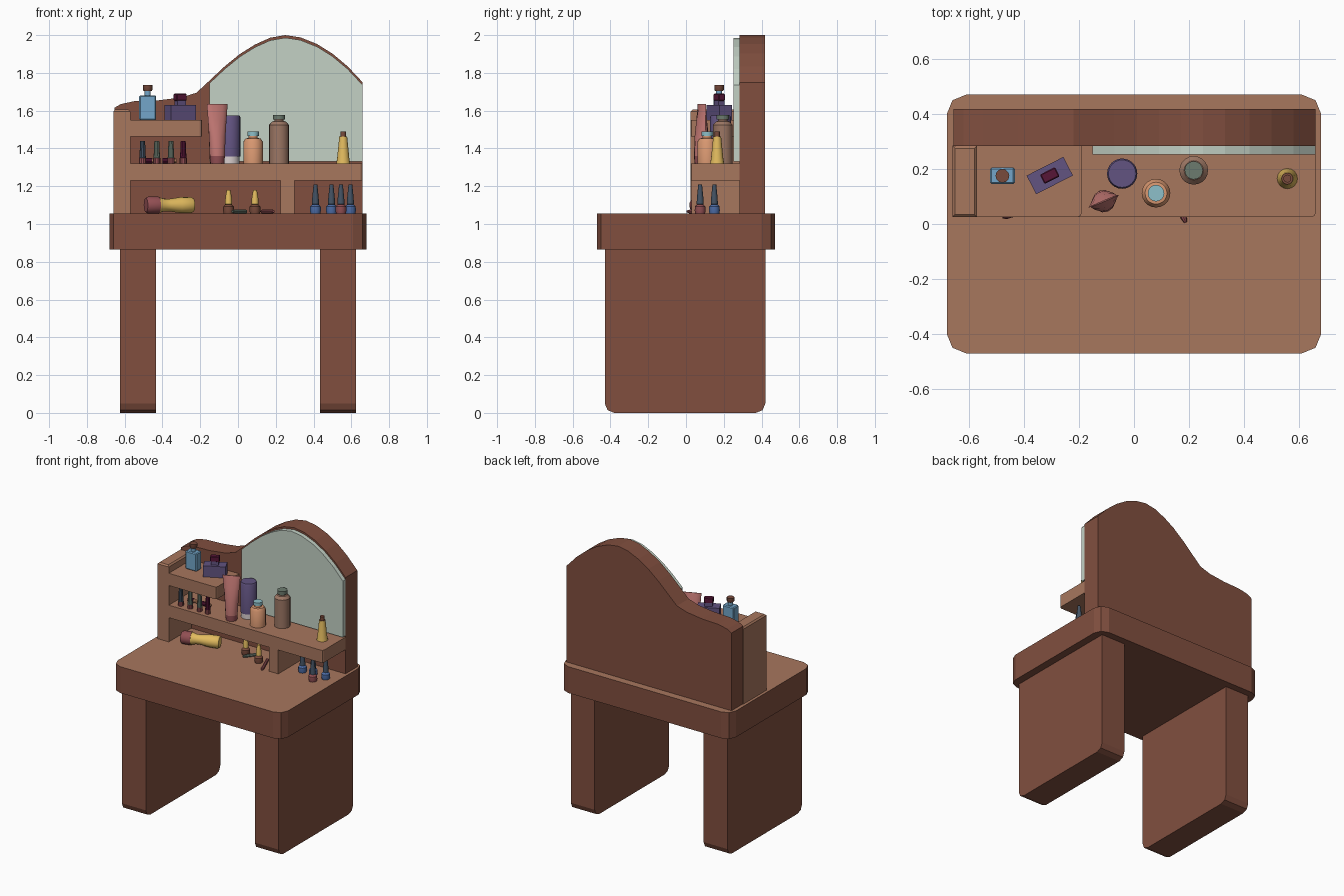
import bpy, bmesh, math
from mathutils import Matrix, Vector

if "Cube" in bpy.data.objects:
    bpy.data.objects.remove(bpy.data.objects["Cube"])


def mat(name, r, g, b):
    m = bpy.data.materials.new(name)
    m.diffuse_color = [(c / 255) ** 2.2 for c in (r, g, b)] + [1]
    m.use_nodes = True
    m.node_tree.nodes["Principled BSDF"].inputs["Base Color"].default_value = m.diffuse_color
    return m


DARK = mat("dark_wood", 128, 80, 65)
WOOD = mat("light_wood", 166, 118, 94)
GLASS = mat("mirror_glass", 194, 208, 196)
BLUE = mat("blue", 115, 165, 200)
PURPLE = mat("purple", 98, 84, 128)
MAROON = mat("maroon", 88, 28, 58)
PINK = mat("pink", 198, 122, 118)
ROSE = mat("rose", 145, 80, 84)
WHITE = mat("white", 215, 205, 205)
ORANGE = mat("orange", 215, 150, 112)
AQUA = mat("aqua", 140, 190, 200)
TAN = mat("tan", 155, 118, 100)
SAGE = mat("sage", 108, 122, 110)
YELLOW = mat("yellow", 226, 186, 95)
BROWN = mat("brown", 120, 76, 62)
SLATE = mat("slate", 70, 84, 100)
POLISH = mat("polish_blue", 78, 108, 165)


def finish(name, bm, mats, smooth=False):
    bmesh.ops.recalc_face_normals(bm, faces=bm.faces)
    me = bpy.data.meshes.new(name)
    bm.to_mesh(me)
    bm.free()
    for m in mats:
        me.materials.append(m)
    ob = bpy.data.objects.new(name, me)
    bpy.context.collection.objects.link(ob)
    if smooth:
        bpy.ops.object.select_all(action='DESELECT')
        ob.select_set(True)
        bpy.context.view_layer.objects.active = ob
        bpy.ops.object.shade_smooth_by_angle(angle=math.radians(35))
    return ob


def box(name, x, y, z, mats, bevel=0, pick=None, segs=2, rot=0):
    """Box from (min, max) ranges; pick chooses the edges to bevel; rot turns it about z."""
    bm = bmesh.new()
    bmesh.ops.create_cube(bm, size=1)
    c = Vector([sum(r) / 2 for r in (x, y, z)])
    s = [r[1] - r[0] for r in (x, y, z)]
    bmesh.ops.transform(bm, verts=bm.verts, matrix=Matrix.Diagonal((*s, 1)))
    if bevel:
        es = [e for e in bm.edges if pick is None or
              pick((e.verts[0].co + e.verts[1].co) / 2 + c, e.verts[0].co - e.verts[1].co)]
        bmesh.ops.bevel(bm, geom=es, offset=bevel, segments=segs, profile=0.5, affect='EDGES')
    bmesh.ops.transform(bm, verts=bm.verts,
                        matrix=Matrix.Translation(c) @ Matrix.Rotation(math.radians(rot), 4, 'Z'))
    bm.normal_update()
    if len(mats) > 1:
        for f in bm.faces:
            f.material_index = int(f.normal.z > 0.9)
    return finish(name, bm, mats)


def slab(name, pts, y0, y1, m):
    """Front (x, z) outline extruded in y."""
    bm = bmesh.new()
    f = bm.faces.new([bm.verts.new((x, y0, z)) for x, z in pts])
    r = bmesh.ops.extrude_face_region(bm, geom=[f])
    bmesh.ops.translate(bm, verts=[v for v in r['geom'] if isinstance(v, bmesh.types.BMVert)],
                        vec=(0, y1 - y0, 0))
    return finish(name, bm, [m])


def lathe(name, loc, sections, sides=16, turn=None):
    """Stack of (material, [(radius, height), ...]) sections turned around an axis."""
    bm = bmesh.new()
    mats = []
    rings = []
    for i, (m, prof) in enumerate(sections):
        mats.append(m)
        for r, h in prof:
            ring = [bm.verts.new((r * math.cos(a), r * math.sin(a), h))
                    for a in (2 * math.pi * k / sides for k in range(sides))]
            if rings:
                for k in range(sides):
                    q = (k + 1) % sides
                    bm.faces.new((rings[-1][k], rings[-1][q], ring[q], ring[k])).material_index = i
            rings.append(ring)
    bm.faces.new(rings[0])
    bm.faces.new(rings[-1]).material_index = len(mats) - 1
    bmesh.ops.transform(bm, verts=bm.verts, matrix=Matrix.Translation(loc) @ (turn or Matrix()))
    return finish(name, bm, mats, True)


# Table and legs
box("tabletop", (-.68, .68), (-.47, .47), (.865, 1.055), [DARK, WOOD], .07,
    lambda p, d: abs(d.z) > .1)
for s, n in ((-1, "left_leg"), (1, "right_leg")):
    box(n, sorted((s * .435, s * .625)), (-.43, .42), (0, .865), [DARK], .05,
        lambda p, d: abs(d.x) > .1 and p.z < .1)

# Backboard with wavy top, and mirror following its arch
arch = [(-.15, 1.76), (-.07, 1.835), (.01, 1.9), (.09, 1.95), (.17, 1.986), (.25, 2.0),
        (.33, 1.988), (.42, 1.952), (.5, 1.902), (.58, 1.835), (.66, 1.75)]
wave = [(-.655, 1.615), (-.62, 1.635), (-.55, 1.65), (-.42, 1.655), (-.3, 1.67), (-.22, 1.695)]
slab("backboard", [(.66, 1.05), (-.655, 1.05)] + wave + arch, .283, .417, DARK)
slab("mirror", [(.66, 1.33), (-.15, 1.33)] + [(x, z - .014) for x, z in arch], .252, .284, GLASS)

# Shelving
box("shelf_post", (-.66, -.57), (.025, .285), (1.05, 1.605), [WOOD], .01,
    lambda p, d: p.z > 1.6, 1)
box("main_shelf", (-.575, .66), (.025, .285), (1.23, 1.32), [WOOD], .015,
    lambda p, d: abs(d.z) > .05 and p.x > .6 and p.y < .1)
box("upper_shelf", (-.575, -.19), (.025, .285), (1.462, 1.55), [WOOD], .015,
    lambda p, d: abs(d.z) > .05 and p.x > -.3 and p.y < .1)
box("shelf_divider", (.225, .3), (.03, .285), (1.05, 1.235), [WOOD])

# Perfume bottles on the upper shelf
box("blue_perfume", (-.523, -.433), (.145, .205), (1.55, 1.68), [BLUE], .006, segs=1)
lathe("blue_perfume_stopper", (-.478, .175, 0),
      [(BLUE, [(.016, 1.67), (.016, 1.703)]), (BROWN, [(.02, 1.703), (.025, 1.71), (.025, 1.735)])], 12)
box("purple_perfume", (-.381, -.231), (.138, .214), (1.55, 1.63), [PURPLE], rot=27)
box("purple_perfume_neck", (-.331, -.281), (.158, .194), (1.625, 1.655), [PURPLE], rot=27)
box("purple_perfume_stopper", (-.337, -.275), (.157, .195), (1.652, 1.69), [MAROON], .004, segs=1, rot=27)

# Crimped squeeze tube
bm = bmesh.new()
prev = None
for z, a, b in ((1.32, .038, .038), (1.36, .041, .041), (1.46, .046, .036), (1.55, .053, .022), (1.635, .06, .002)):
    ring = [bm.verts.new((a * math.cos(t), b * math.sin(t), z))
            for t in (2 * math.pi * k / 12 for k in range(12))]
    if prev:
        for k in range(12):
            q = (k + 1) % 12
            bm.faces.new((prev[k], prev[q], ring[q], ring[k])).material_index = int(z < 1.4)
    else:
        bm.faces.new(ring)
    prev = ring
bm.faces.new(prev)
bmesh.ops.transform(bm, verts=bm.verts,
                    matrix=Matrix.Translation((-.11, .083, 0)) @ Matrix.Rotation(math.radians(23), 4, 'Z'))
finish("squeeze_tube", bm, [PINK, ROSE], True)

# Jars and bottles on the main shelf
lathe("purple_can", (-.043, .183, 0), [(WHITE, [(.05, 1.32), (.05, 1.358)]),
      (PURPLE, [(.055, 1.358), (.055, 1.565), (.05, 1.575)])], 24)
lathe("orange_jar", (.08, .112, 0), [(ORANGE, [(.052, 1.32), (.052, 1.435), (.04, 1.453), (.024, 1.455), (.024, 1.467)]),
      (AQUA, [(.03, 1.467), (.03, 1.49)])], 20)
lathe("tan_bottle", (.217, .195, 0), [(TAN, [(.052, 1.32), (.052, 1.525), (.035, 1.543), (.025, 1.545), (.025, 1.552)]),
      (SAGE, [(.033, 1.552), (.033, 1.578)])], 20)
lathe("yellow_bottle", (.557, .165, 0), [(YELLOW, [(.037, 1.32), (.032, 1.35), (.021, 1.462)]),
      (BROWN, [(.014, 1.462), (.014, 1.49)])])

# Slim polishes between the shelves, with lying lipsticks behind
for i, (x, cap) in enumerate(((-.505, SLATE), (-.43, SAGE), (-.355, SAGE), (-.29, MAROON))):
    lathe(f"slim_polish_{i + 1}", (x, .07, 0), [(ROSE, [(.019, 1.32), (.019, 1.35)]),
          (cap, [(.017, 1.352), (.013, 1.44)])], 10)
for i, x in enumerate((-.5, -.4)):
    lathe(f"lying_lipstick_{i + 1}", (x, .15, 1.335),
          [(MAROON, [(.015, 0), (.015, .045)]), (ORANGE, [(.012, .045), (.012, .075)])], 10,
          Matrix.Rotation(math.pi / 2, 4, 'Y'))

# Waisted bottle lying on the table
lathe("lying_bottle", (-.488, .057, 1.1),
      [(ROSE, [(.038, 0), (.045, .012), (.045, .07)]),
       (YELLOW, [(.042, .07), (.034, .1), (.033, .13), (.042, .19), (.043, .25), (.036, .262)])], 16,
      Matrix.Rotation(math.radians(17), 4, 'Z') @ Matrix.Rotation(math.pi / 2, 4, 'Y'))

# Small polish bottles standing on the table
polishes = [(-.05, .16, BROWN, YELLOW, 1.18), (.09, .108, BROWN, YELLOW, 1.18),
            (.41, .15, POLISH, SLATE, 1.21), (.495, .15, POLISH, SLATE, 1.21),
            (.545, .075, ROSE, SLATE, 1.21), (.595, .15, POLISH, SLATE, 1.21)]
for i, (x, y, base, cap, top) in enumerate(polishes):
    lathe(f"polish_bottle_{i + 1}", (x, y, 0),
          [(base, [(.026, 1.055), (.029, 1.07), (.028, 1.092), (.016, 1.104)]),
           (cap, [(.019, 1.105), (.017, 1.14), (.01, top)])], 12)

# Pencils lying on the table
for n, p, q, m in (("grey_pencil", (-.03, .1), (.04, .2), SAGE), ("pink_pencil", (.188, .005), (.13, .15), ROSE)):
    d = Vector((q[0] - p[0], q[1] - p[1], 0))
    lathe(n, (*p, 1.066), [(m, [(.006, 0), (.011, .02), (.011, d.length)])], 8,
          d.to_track_quat('Z', 'Y').to_matrix().to_4x4())
